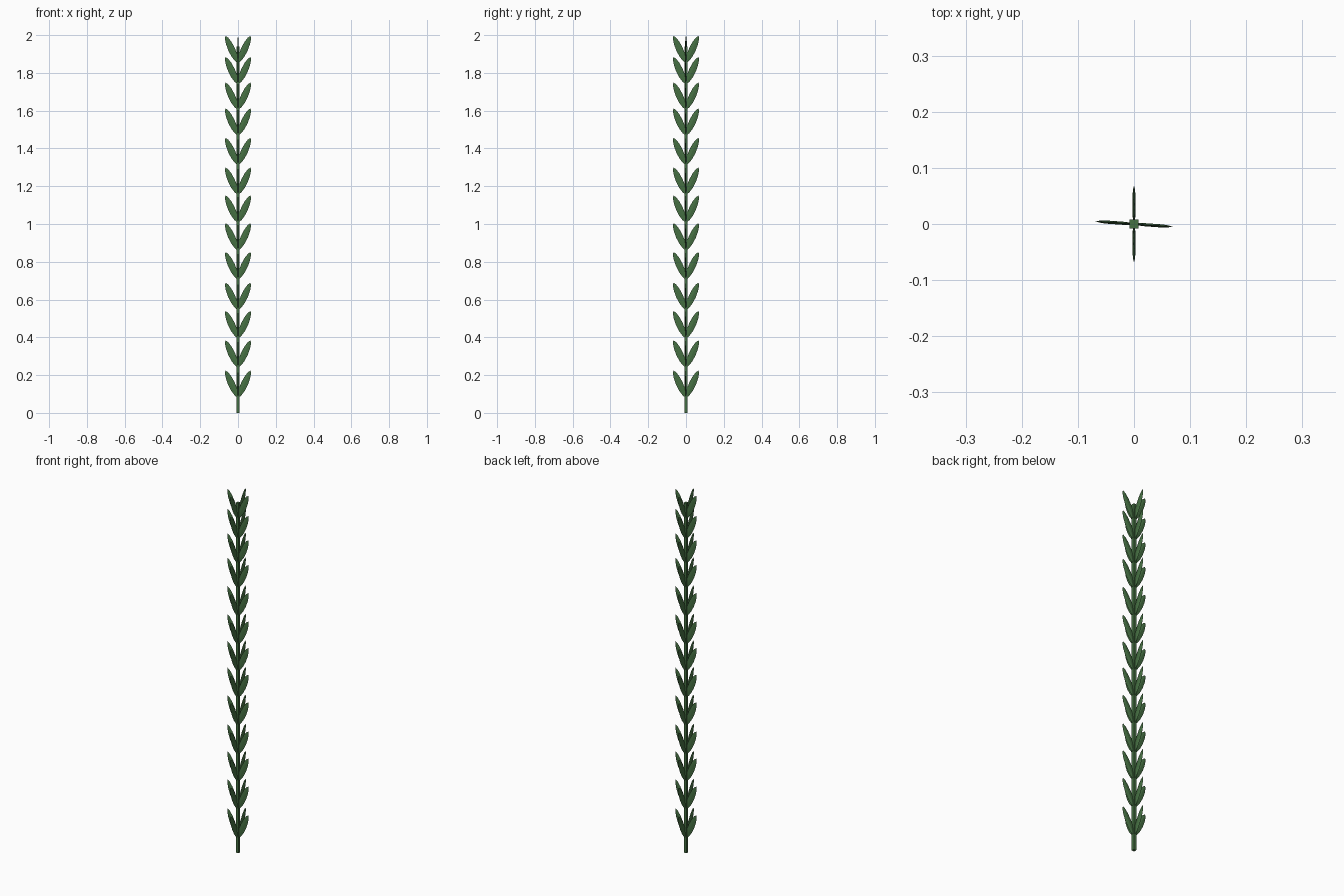
import bpy, bmesh, math
from mathutils import Matrix, Vector

if "Cube" in bpy.data.objects:
    bpy.data.objects.remove(bpy.data.objects["Cube"])

green = bpy.data.materials.new("leaf_green")
green.diffuse_color = (0.06, 0.16, 0.055, 1)
green.use_nodes = True
green.node_tree.nodes["Principled BSDF"].inputs["Base Color"].default_value = green.diffuse_color

# Leaf blade: stations along its length as (along, half width)
STATIONS = [(0.022, 0.0105), (0.05, 0.0165), (0.085, 0.0185), (0.12, 0.0155), (0.147, 0.009)]
LENGTH = 0.161
HALF_THICK = 0.0028


def make_leaf_mesh():
    bm = bmesh.new()
    base = bm.verts.new((0, 0, 0))
    tip = bm.verts.new((0, 0, LENGTH))
    rings = []
    for z, w in STATIONS:
        t = HALF_THICK * min(1, w / 0.014)
        rings.append([bm.verts.new(p) for p in
                      ((w, 0, z), (0, t, z), (-w, 0, z), (0, -t, z))])
    for i in range(4):
        j = (i + 1) % 4
        bm.faces.new((base, rings[0][j], rings[0][i]))
        for a, b in zip(rings, rings[1:]):
            bm.faces.new((a[i], a[j], b[j], b[i]))
        bm.faces.new((rings[-1][i], rings[-1][j], tip))
    bmesh.ops.recalc_face_normals(bm, faces=bm.faces)
    # lean the blade outward from the stem
    bmesh.ops.rotate(bm, verts=bm.verts, cent=(0, 0, 0),
                     matrix=Matrix.Rotation(math.radians(24.5), 3, 'Y'))
    me = bpy.data.meshes.new("leaf")
    bm.to_mesh(me)
    bm.free()
    me.materials.append(green)
    return me


# Stem: slim square rod
bpy.ops.mesh.primitive_cube_add(size=1, location=(0, 0, 0.97))
stem = bpy.context.object
stem.name = "stem"
stem.scale = (0.016, 0.016, 1.94)
stem.data.materials.append(green)

# Leaves: thirteen whorls of four
leaf = make_leaf_mesh()
tips = [0.225, 0.385, 0.54, 0.69, 0.852, 1.005, 1.152, 1.30, 1.457, 1.613, 1.75, 1.885, 1.997]
for n, top in enumerate(tips):
    for k, angle in enumerate((-4, 90, 176, 270)):
        ob = bpy.data.objects.new(f"leaf_{n + 1}_{k + 1}", leaf)
        ob.location = (0, 0, top - 0.147)
        ob.rotation_euler = (0, 0, math.radians(angle))
        bpy.context.collection.objects.link(ob)
